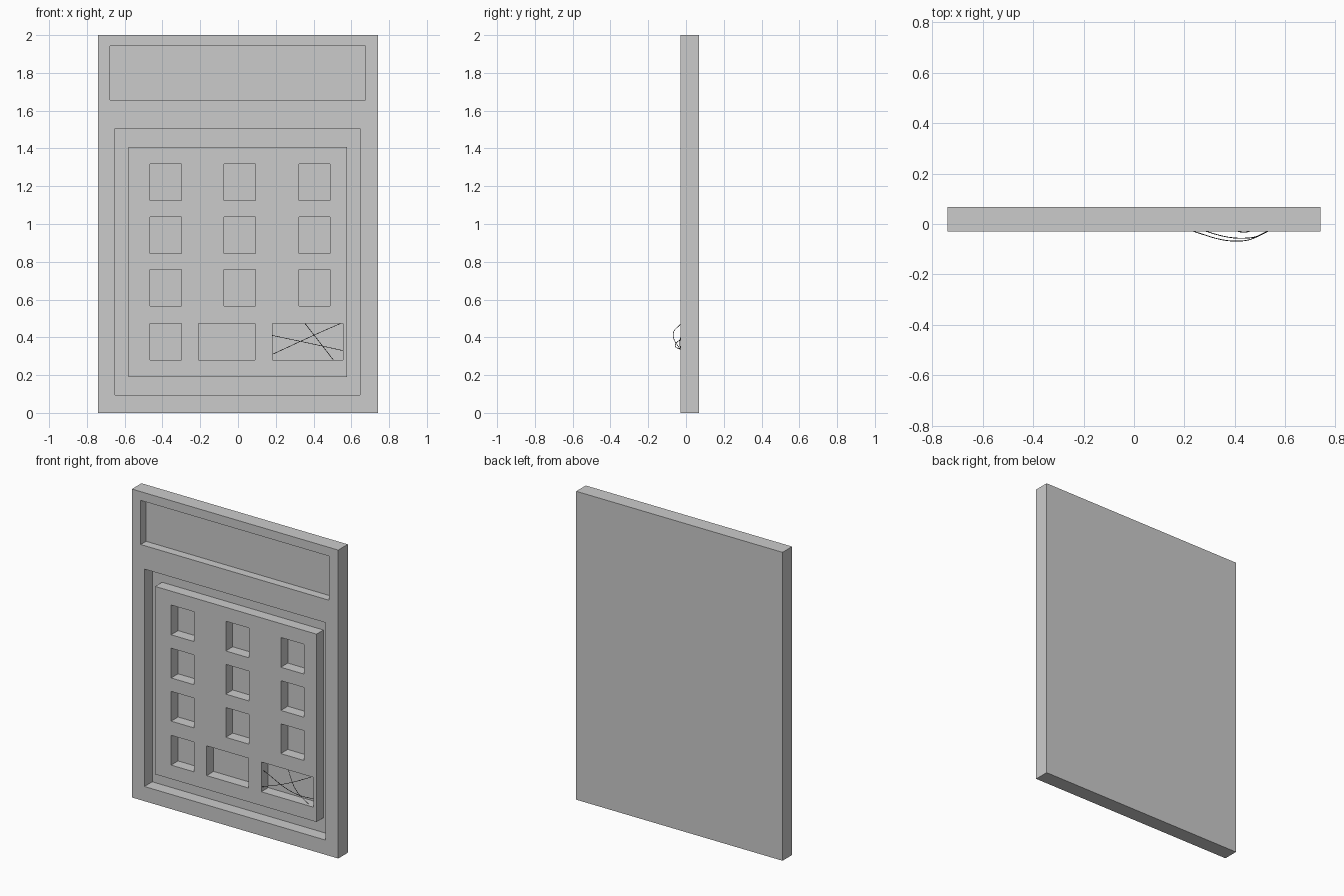
import bpy
import bmesh
from mathutils import Matrix, Vector

cube = bpy.data.objects.get("Cube")
if cube:
    bpy.data.objects.remove(cube, do_unlink=True)


def material(name, value):
    mat = bpy.data.materials.new(name)
    mat.use_nodes = True
    colour = (value, value, value, 1)
    mat.diffuse_color = colour
    mat.node_tree.nodes["Principled BSDF"].inputs["Base Color"].default_value = colour
    return mat


grey = material("light grey", 0.6)
dark = material("dark wire", 0.03)


def boxes(name, rects, y0, y1):
    """One object holding a box for each front rectangle (x0, x1, z0, z1)."""
    bm = bmesh.new()
    for x0, x1, z0, z1 in rects:
        place = Matrix.Translation(((x0 + x1) / 2, (y0 + y1) / 2, (z0 + z1) / 2))
        size = Matrix.Diagonal((x1 - x0, y1 - y0, z1 - z0, 1))
        bmesh.ops.create_cube(bm, size=1, matrix=place @ size)
    mesh = bpy.data.meshes.new(name)
    bm.to_mesh(mesh)
    bm.free()
    mesh.materials.append(grey)
    obj = bpy.data.objects.new(name, mesh)
    bpy.context.collection.objects.link(obj)
    return obj


def cut(target, rects, y0, y1):
    cutter = boxes("cutter", rects, y0, y1)
    cutter.hide_render = True
    mod = target.modifiers.new("cut", 'BOOLEAN')
    mod.operation = 'DIFFERENCE'
    mod.solver = 'EXACT'
    mod.object = cutter
    bpy.context.view_layer.objects.active = target
    bpy.ops.object.modifier_apply(modifier=mod.name)
    bpy.data.objects.remove(cutter, do_unlink=True)


FRONT, FLOOR, BACK = -0.03, 0.05, 0.068

# Slab with the display recess and the keypad recess
body = boxes("body", [(-0.74, 0.74, 0, 2)], FRONT, BACK)
cut(body, [(-0.677, 0.675, 1.657, 1.943)], -0.1, 0.025)
cut(body, [(-0.65, 0.647, 0.095, 1.505)], -0.1, FLOOR)

# Raised keypad panel with button openings
keypad = boxes("keypad_panel", [(-0.58, 0.578, 0.19, 1.408)], -0.021, FLOOR + 0.004)
openings = [(x, x + 0.165, z, z + 0.193)
            for x in (-0.465, -0.073, 0.322) for z in (0.565, 0.845, 1.125)]
openings += [(x0, x1, 0.28, 0.473)
             for x0, x1 in ((-0.465, -0.3), (-0.21, 0.09), (0.182, 0.555))]
cut(keypad, openings, -0.1, 0.1)


# Loose wires bulging out of the last opening
def wire(name, start, peak, end):
    curve = bpy.data.curves.new(name, 'CURVE')
    curve.dimensions = '3D'
    curve.bevel_depth = 0.0016
    curve.bevel_resolution = 1
    curve.resolution_u = 10
    spline = curve.splines.new('BEZIER')
    spline.bezier_points.add(2)
    for point, co in zip(spline.bezier_points, (start, peak, end)):
        point.co = Vector(co)
        point.handle_left_type = point.handle_right_type = 'AUTO'
    curve.materials.append(dark)
    obj = bpy.data.objects.new(name, curve)
    bpy.context.collection.objects.link(obj)


wire("wire_rising", (0.182, -0.015, 0.31), (0.43, -0.067, 0.424), (0.542, -0.025, 0.473))
wire("wire_falling", (0.182, 0.0, 0.41), (0.46, -0.055, 0.351), (0.555, -0.015, 0.33))
wire("wire_steep", (0.355, 0.0, 0.473), (0.44, -0.033, 0.364), (0.505, 0.0, 0.28))
